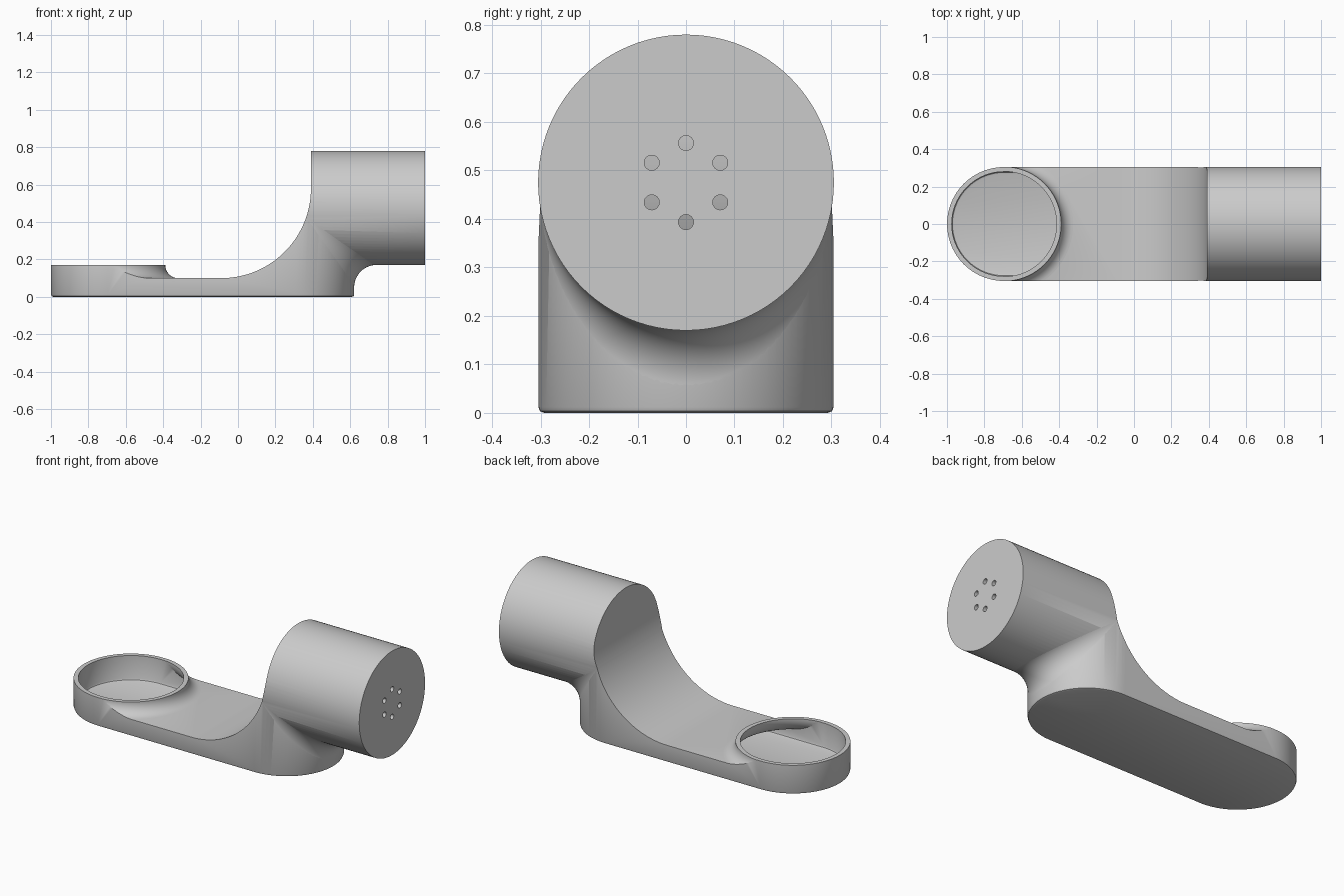
import bpy, bmesh
from math import sin, cos, pi, radians, acos

if "Cube" in bpy.data.objects:
    bpy.data.objects.remove(bpy.data.objects["Cube"])

R = 0.305            # outer radius of base ends and barrel
XL, XR = -0.695, 0.317   # centres of the rounded base ends
ZC = 0.475           # barrel axis height
WALL = 0.025
N = 96


def make(name, verts, faces, fix=True):
    me = bpy.data.meshes.new(name)
    me.from_pydata(verts, [], faces)
    if fix:
        bm = bmesh.new()
        bm.from_mesh(me)
        bmesh.ops.recalc_face_normals(bm, faces=bm.faces)
        bm.to_mesh(me)
        bm.free()
    ob = bpy.data.objects.new(name, me)
    bpy.context.collection.objects.link(ob)
    return ob


def loft(name, rings):
    """Closed solid through equal-length loops, capped at both ends."""
    n = len(rings[0])
    verts = [p for r in rings for p in r]
    faces = [(k * n + i, k * n + (i + 1) % n, (k + 1) * n + (i + 1) % n, (k + 1) * n + i)
             for k in range(len(rings) - 1) for i in range(n)]
    faces += [tuple(range(n)), tuple(range((len(rings) - 1) * n, len(rings) * n))]
    return make(name, verts, faces)


def boolean(target, tool, op):
    m = target.modifiers.new("bool", 'BOOLEAN')
    m.operation, m.object, m.solver = op, tool, 'EXACT'
    bpy.context.view_layer.objects.active = target
    bpy.ops.object.modifier_apply(modifier=m.name)
    bpy.data.objects.remove(tool, do_unlink=True)


def stadium(r, z):
    h = N // 2
    right = [(XR + r * cos(a), r * sin(a), z) for a in (-pi / 2 + pi * i / h for i in range(h + 1))]
    left = [(XL + r * cos(a), r * sin(a), z) for a in (pi / 2 + pi * i / h for i in range(h + 1))]
    return right + left


def rod(name, r, x0, x1, y, z, n=N):
    return loft(name, [[(x, y + r * cos(2 * pi * i / n), z + r * sin(2 * pi * i / n))
                        for i in range(n)] for x in (x0, x1)])


def shell(name, t, rim):
    """Whole body offset inward by t; rim is the height of the cup wall."""
    # plan shape with softened bottom edge, plus the horizontal barrel
    r = R - t - 0.0005
    body = loft(name, [stadium(r - 0.012, t), stadium(r - 0.0035, t + 0.0035),
                       stadium(r, t + 0.012), stadium(r, 0.47)])
    boolean(body, rod("barrel", R - t, -0.1, 1 - t, 0, ZC), 'UNION')
    # side profile with the big sweep up to the barrel
    a = 0.48 + t
    prof = [(-1.2, -0.1), (-1.2, 0.10 - t)]
    prof += [(-0.09 + a * sin(k * pi / 64), 0.58 - a * cos(k * pi / 64)) for k in range(33)]
    prof += [(-0.09 + a, 1.0), (1.2, 1.0), (1.2, -0.1)]
    side = loft("side_profile", [[(x, y, z) for x, z in prof] for y in (-0.5, 0.5)])
    # cup with flared foot
    f = 0.07
    lathe = [(R + f, -0.2), (R + f, 0.10 - t - 0.001)]
    lathe += [(R + f - (f + t) * sin(k * pi / 32) + 0.001, 0.17 - (f + t) * cos(k * pi / 32))
              for k in range(1, 17)]
    if rim > 0.171:
        lathe.append((R - t + 0.001, rim))
    cup = loft("cup_flare", [[(XL + q * cos(2 * pi * i / N), q * sin(2 * pi * i / N), z)
                              for i in range(N)] for q, z in lathe])
    boolean(side, cup, 'UNION')
    boolean(body, side, 'INTERSECT')
    return body


# hollow body: outer shape minus the same shape offset inward
body = shell("hollow_body", 0.0, 0.17)
boolean(body, shell("cavity", WALL, 0.3), 'DIFFERENCE')

# six small holes in the end face
for k in range(6):
    a = pi / 2 + k * pi / 3
    boolean(body, rod("hole", 0.0155, 0.95, 1.1, 0.0815 * cos(a), ZC + 0.0815 * sin(a), 24), 'DIFFERENCE')

# rolling-ball fillet where the barrel overhangs the rounded base end
fr, M, K = 0.12, 64, 14
verts, faces = [], []
for i in range(M + 1):
    p = radians(-81 + 162 * i / M)
    c = (XR + (R + fr) * cos(p), (R + fr) * sin(p), ZC - (R + fr) * cos(p))
    u, v = (-cos(p), -sin(p), 0), (0, -sin(p), cos(p))
    w = acos(sin(p) ** 2)
    for j in range(K + 1):
        s = j / K
        k0, k1 = sin((1 - s) * w) / sin(w), sin(s * w) / sin(w)
        verts.append(tuple(c[d] + (fr + 0.001) * (k0 * u[d] + k1 * v[d]) for d in range(3)))
for i in range(M):
    for j in range(K):
        q = i * (K + 1) + j
        faces.append((q, q + K + 1, q + K + 2, q + 1))
fillet = make("neck_fillet", verts, faces, fix=False)

# smooth shading with crisp edges
for ob in (body, fillet):
    bpy.ops.object.select_all(action='DESELECT')
    ob.select_set(True)
    bpy.context.view_layer.objects.active = ob
    bpy.ops.object.shade_smooth_by_angle(angle=radians(30))
